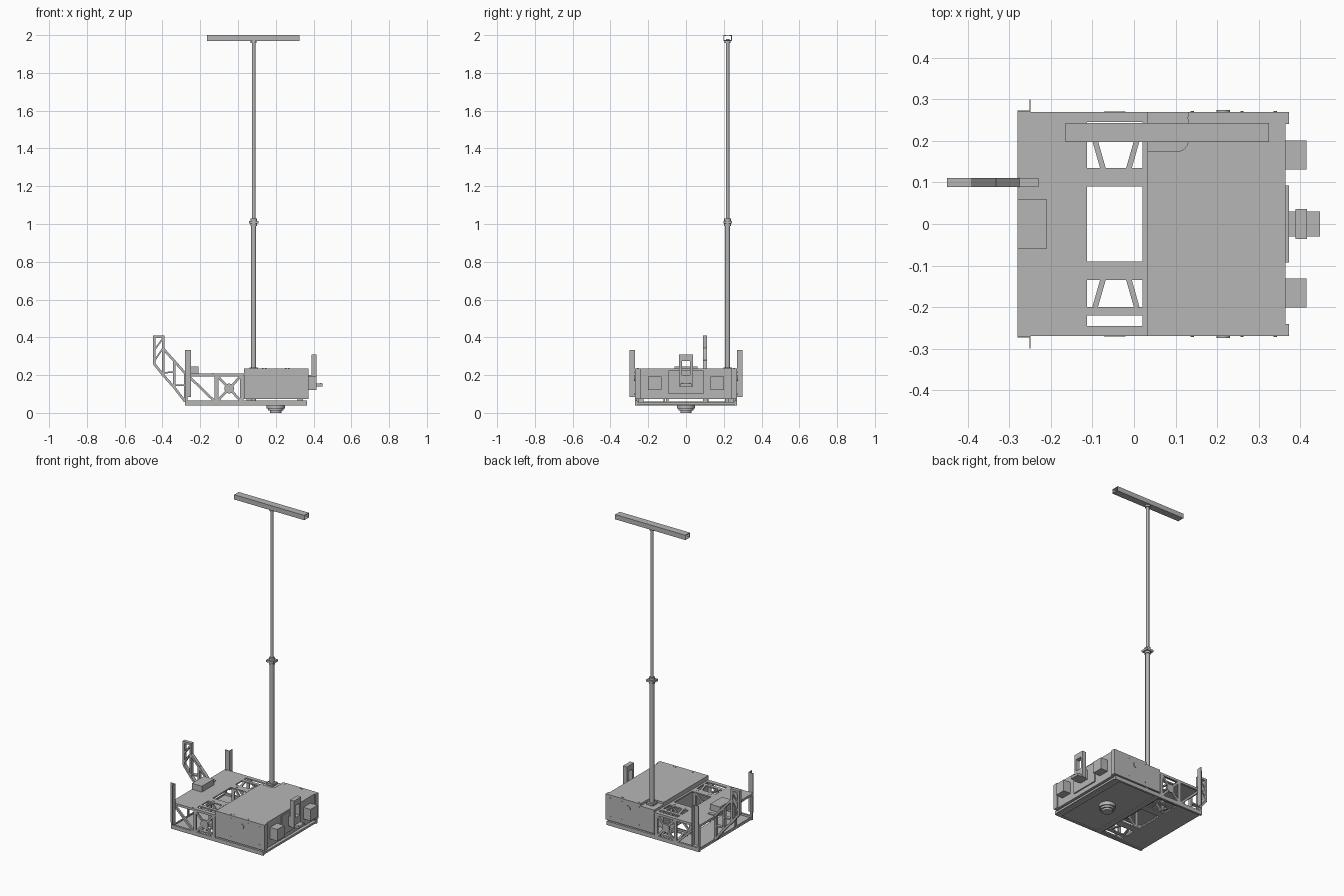
import bpy, bmesh, math
from mathutils import Matrix, Vector

cube = bpy.data.objects.get("Cube")
if cube:
    bpy.data.objects.remove(cube, do_unlink=True)

GREY = (.47, .47, .47, 1)
metal = bpy.data.materials.new("plain_grey")
metal.use_nodes = True
metal.diffuse_color = GREY
metal.node_tree.nodes["Principled BSDF"].inputs["Base Color"].default_value = GREY

# Shared limits of the chassis
HALF = .27
TAIL, DECK_START, BOX_START, BOX_END = -.28, -.12, .033, .365
FLOOR, DECK, BOX_FLOOR, ROOF, TOP = .045, .2, .073, .235, 2
SHEET, BAR = .008, .013
MAST_X, MAST_Y = .083, .22
SIDES = {"front": -1, "back": 1}


def around(middle, width):
    return (middle - width / 2, middle + width / 2)


def above(low, height):
    return (low, low + height)


def mirrored(sign, near, far):
    return tuple(sorted((sign * near, sign * far)))


FULL = (-HALF, HALF)


def block(x, y, z):
    """Box filling the given span on each axis."""
    def add(bm):
        spans = (x, y, z)
        size = Matrix.Diagonal([high - low for low, high in spans] + [1])
        middle = Vector([(low + high) / 2 for low, high in spans])
        bmesh.ops.create_cube(bm, size=1, matrix=Matrix.Translation(middle) @ size)
    return add


def prism(outline, span, axis):
    """Extrude an outline: XY points along Z, or XZ points along Y."""
    def place(point, height):
        return (point[0], point[1], height) if axis == "Z" else (point[0], height, point[1])

    def add(bm):
        start, end = [[bm.verts.new(place(p, h)) for p in outline] for h in span]
        bm.faces.new(start)
        bm.faces.new(end)
        for i in range(len(start)):
            bm.faces.new((start[i - 1], start[i], end[i], end[i - 1]))
    return add


def strut(start, end, width, span, axis="Y"):
    start, end = Vector(start), Vector(end)
    along = (end - start).normalized() * width / 2
    across = Vector((-along.y, along.x))
    return prism([start + across, end + across, end - across, start - across], span, axis)


def rod(x, y, z, radius, depth, axis="Z", sides=24):
    def add(bm):
        turn = Matrix() if axis == "Z" else Matrix.Rotation(math.pi / 2, 4, "X")
        bmesh.ops.create_cone(bm, cap_ends=True, segments=sides, radius1=radius, radius2=radius,
                              depth=depth, matrix=Matrix.Translation((x, y, z)) @ turn)
    return add


def bolt(x, y, z, axis="Z"):
    return rod(x, y, z, .004, .004, axis, sides=10)


def part(name, *shapes, smooth=False):
    bm = bmesh.new()
    for add in shapes:
        add(bm)
    bmesh.ops.recalc_face_normals(bm, faces=bm.faces[:])
    mesh = bpy.data.meshes.new(name)
    bm.to_mesh(mesh)
    bm.free()
    mesh.materials.append(metal)
    obj = bpy.data.objects.new(name, mesh)
    bpy.context.collection.objects.link(obj)
    if smooth:
        bpy.ops.object.select_all(action="DESELECT")
        obj.select_set(True)
        bpy.context.view_layer.objects.active = obj
        bpy.ops.object.shade_smooth_by_angle()


def lattice_deck(name, z):
    """Frame with a large central opening and splayed ribs at both ends."""
    middle = (DECK_START + BOX_START) / 2
    shapes = [block(around(x, BAR), FULL, z) for x in (DECK_START, BOX_START - BAR / 2)]
    for sign in SIDES.values():
        for near, far in ((.09, .135), (.2, .22), (.245, HALF)):
            shapes.append(block((DECK_START, BOX_START), mirrored(sign, near, far), z))
        for hand in (-1, 1):
            shapes.append(strut((middle + hand * .03, sign * .13), (middle + hand * .05, sign * .2),
                                BAR, z, "Z"))
            shapes.append(rod(middle + hand * .043, sign * .115, z[1], SHEET, .003))
    part(name, *shapes)


# Base pan, rails and underside
part("base_pan_right", block((TAIL, DECK_START), FULL, above(FLOOR, SHEET)))
part("base_pan_left", block((BOX_START, BOX_END), FULL, above(FLOOR, BAR)))
lattice_deck("base_lattice", above(FLOOR, SHEET))
lattice_deck("middle_deck", above(DECK, SHEET))
part("underside_cross_rails", *[block(around(x, .03), FULL, (.04, FLOOR))
                                for x in (BOX_START + BAR, BOX_END - BAR * 2)])
part("sensor_dome", rod(.2, 0, .036, .048, .024), rod(.2, 0, .02, .04, .016),
     rod(.2, 0, .007, .03, .014), smooth=True)

# Equipment box, with a rounded notch for the mast
NOTCH_X, NOTCH_Y, CORNER = .13, .175, .025
curve = [i * math.pi / 12 for i in range(7)]
notch = [(NOTCH_X - CORNER + CORNER * math.cos(a), NOTCH_Y + CORNER - CORNER * math.sin(a))
         for a in curve]
part("equipment_box", prism([(BOX_START, -HALF), (BOX_END, -HALF), (BOX_END, HALF),
                             (NOTCH_X, HALF), *notch, (BOX_START, NOTCH_Y)],
                            (BOX_FLOOR, ROOF), "Z"))
part("notch_floor", block((BOX_START, NOTCH_X), (NOTCH_Y, HALF), (DECK, ROOF - BAR)),
     block((BOX_START, NOTCH_X), (HALF - SHEET, HALF), (BOX_FLOOR, ROOF - BAR)))
part("box_spacers", *[block(around(x, .03), around(y, .03), (FLOOR, BOX_FLOOR))
                      for x in (.06, .33) for y in (-.24, .24)])
part("end_plate_tabs", *[block(above(BOX_END, SHEET), mirrored(sign, .24, HALF), (BOX_FLOOR, ROOF))
                         for sign in SIDES.values()])
part("roof_bolts", *[bolt(x + gap, sign * .255, ROOF) for sign in SIDES.values()
                     for x in (.14, .26) for gap in (-SHEET, SHEET)])

# Parts repeated on the front and back
for side, sign in SIDES.items():
    skin = mirrored(sign, HALF - BAR, HALF)
    face = sign * HALF
    part(side + "_base_rail", block((TAIL, BOX_END), skin, (.04, .065)))
    part(side + "_port_cover", rod(.215, face, .185, .016, SHEET, "Y"))
    part(side + "_box_bolts", *[bolt(x, face, z, "Y") for x in (.14, .26, .34) for z in (.1, .215)])
    part(side + "_deck_bolts", *[bolt(x, face - sign * SHEET, DECK + SHEET)
                                 for x in (TAIL + BAR, DECK_START - BAR)])
    # Open truss below the right deck
    part(side + "_truss", block(above(TAIL, BAR), skin, (FLOOR, DECK)),
         block((TAIL, DECK_START), skin, around(DECK, BAR)),
         strut((TAIL + BAR, DECK), (DECK_START, FLOOR + BAR), BAR, skin))
    # Thin upright angle section
    height = (.083, .332)
    part(side + "_upright", block(around(-.25, .003), mirrored(sign, HALF, .3), height),
         block((TAIL, -.25), mirrored(sign, HALF, HALF + .003), height))
    # Braced panels beside the middle opening
    for label, distance in (("outer", HALF - SHEET / 2), ("inner", .115)):
        y = around(sign * distance, SHEET)
        low, high = FLOOR + BAR, DECK
        left, right = DECK_START + BAR / 2, BOX_START - BAR
        part(f"{side}_{label}_braced_panel",
             *[block(around(x, BAR * 1.5), y, (FLOOR, high)) for x in (left, right)],
             *[block((left, right), y, around(z, BAR)) for z in (low, high)],
             strut((left, low), (right, high), BAR, y),
             strut((left, high), (right, low), BAR, y),
             rod((left + right) / 2, sign * distance, (low + high) / 2, .026, SHEET * 1.2, "Y"))

# Right deck and its end frame
part("right_deck", block((TAIL, DECK_START), FULL, above(DECK, SHEET)))
part("deck_module", block(above(TAIL, .07), around(0, .12), (DECK, FLOOR + DECK)))
part("end_frame", *[block(above(TAIL, SHEET), FULL, around(z, BAR)) for z in (FLOOR + SHEET, DECK)],
     *[block(above(TAIL, SHEET), around(y, BAR), (FLOOR, DECK)) for y in (-.1, .1)])

# Lattice arm reaching past the right end: posts joined by chords and braces
ARM = around(.1, .022)
posts = [(-.444, .26, .41), (-.396, .2, .41), (-.338, .135, .28), (TAIL, .06, .21)]
arm = [block(around(x, BAR), ARM, (low, high)) for x, low, high in posts]
for (x, low, high), (next_x, next_low, next_high) in zip(posts, posts[1:]):
    arm.append(strut((x, low), (next_x, next_low), BAR, ARM))
    arm.append(strut((x, low + BAR), (next_x, next_high - BAR * 5), SHEET, ARM))
tip, elbow, last = posts[0], posts[1], posts[-1]
arm += [block((tip[0], elbow[0]), ARM, (tip[2] - BAR, tip[2])),
        strut((elbow[0], .34), (last[0], last[2]), BAR, ARM),
        strut((tip[0], .33), (elbow[0], elbow[2] - BAR), SHEET, ARM),
        block((TAIL, -.23), ARM, above(DECK, BAR))]
part("lattice_arm", *arm)

# Telescopic mast
COLLAR = TOP / 2 + .01
part("lower_mast", rod(MAST_X, MAST_Y, (FLOOR + COLLAR) / 2, .0135, COLLAR - FLOOR), smooth=True)
part("upper_mast", rod(MAST_X, MAST_Y, (COLLAR + TOP) / 2, .0095, TOP - COLLAR - .04), smooth=True)
part("mast_foot", block(around(MAST_X, .045), around(MAST_Y, .045), around(ROOF, BAR)))
part("mast_collar", block(around(MAST_X, .05), around(MAST_Y, .045), around(COLLAR, BAR)),
     rod(MAST_X, MAST_Y, COLLAR, .018, .04))
part("mast_head", rod(MAST_X, MAST_Y, TOP - .035, .016, BAR))

# Hollow crossbar with round ports
LENGTH, WIDTH, DEPTH, WALL = around(.08, .49), around(MAST_Y, .045), .03, .003
part("crossbar",
     *[block(LENGTH, WIDTH, above(z, WALL)) for z in (TOP - DEPTH, TOP - WALL)],
     *[block(LENGTH, above(y, WALL), (TOP - DEPTH, TOP)) for y in (WIDTH[0], WIDTH[1] - WALL)])
part("crossbar_ports", *[rod(x, MAST_Y, TOP - WALL / 2, BAR, WALL) for x in (-.127, .29)])
part("crossbar_bolts", *[bolt(x, MAST_Y + sign * BAR, TOP - WALL) for x in (.07, .095, .253)
                         for sign in SIDES.values()])

# Left end: two side modules and the central bracket
part("end_modules", *[block(above(BOX_END, .05), around(sign * .166, .07), (.12, .193))
                      for sign in SIDES.values()])
part("bracket_plate", block(above(BOX_END, SHEET), around(0, .185), (.1, .225)))
LOWER, CROWN, REACH = .14, .31, around(.402, .028)
part("bracket_arms", block((BOX_END, REACH[1]), around(0, .06), (LOWER, DECK)),
     *[block(REACH, mirrored(sign, .022, .036), (LOWER, CROWN)) for sign in SIDES.values()],
     block(REACH, around(0, .07), (CROWN - .035, CROWN)))
part("bracket_shelf", block((REACH[0], .447), around(0, .06), above(LOWER, .015)),
     *[bolt(.438, sign * .02, LOWER + .015) for sign in SIDES.values()])
